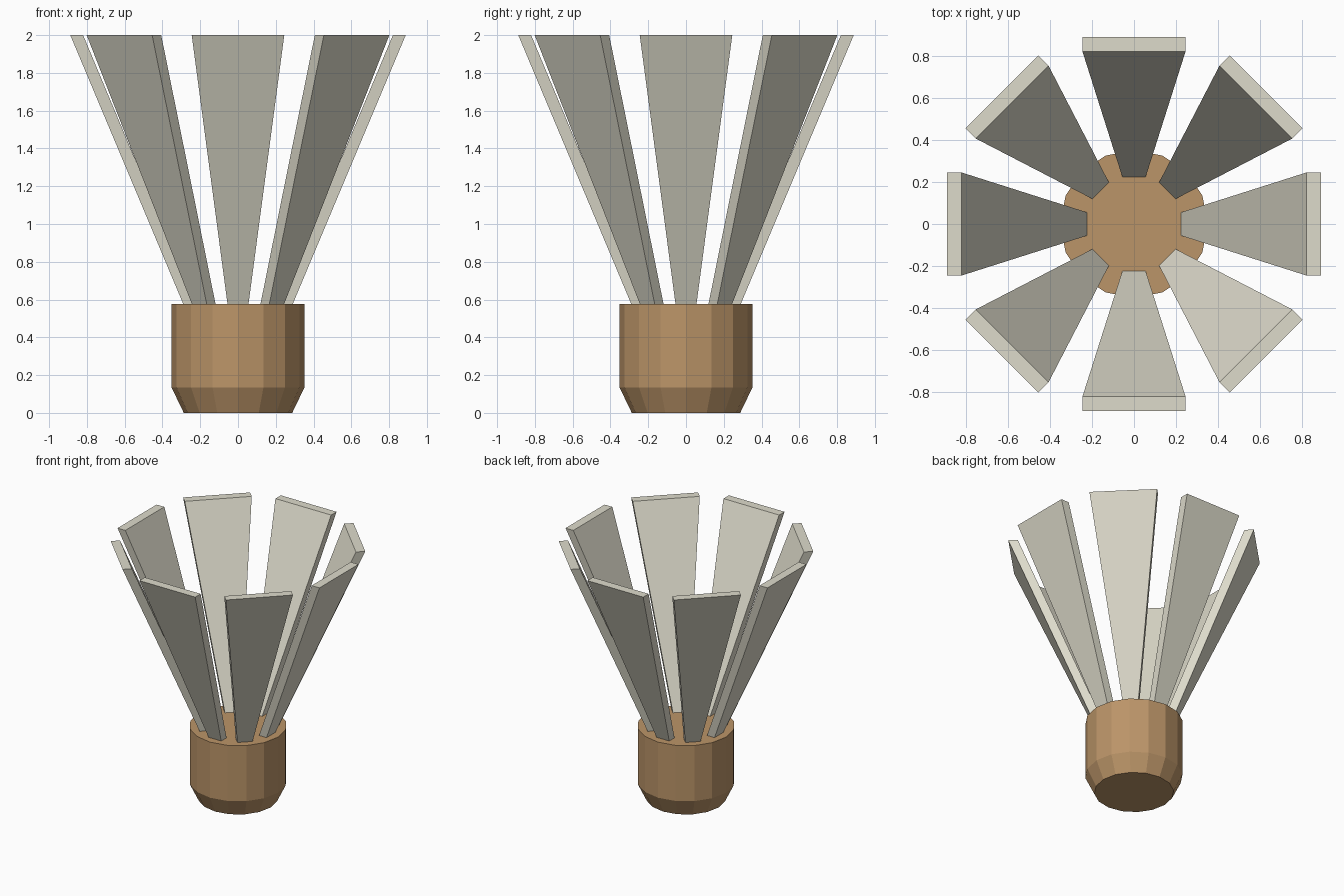
import bpy, bmesh
from math import sin, cos, pi
from mathutils import Matrix, Vector

if "Cube" in bpy.data.objects:
    bpy.data.objects.remove(bpy.data.objects["Cube"])


def material(name, color):
    m = bpy.data.materials.new(name)
    m.diffuse_color = (*color, 1)
    m.use_nodes = True
    m.node_tree.nodes["Principled BSDF"].inputs["Base Color"].default_value = m.diffuse_color
    return m


def make_object(name, bm, mat):
    bmesh.ops.recalc_face_normals(bm, faces=bm.faces)
    me = bpy.data.meshes.new(name)
    bm.to_mesh(me)
    bm.free()
    me.materials.append(mat)
    ob = bpy.data.objects.new(name, me)
    bpy.context.collection.objects.link(ob)
    return ob


def loft(bm, rings):
    """Join equal-sized rings of points into a closed solid."""
    rows = [[bm.verts.new(p) for p in ring] for ring in rings]
    n = len(rows[0])
    for a, b in zip(rows, rows[1:]):
        for i in range(n):
            j = (i + 1) % n
            bm.faces.new((a[i], a[j], b[j], b[i]))
    bm.faces.new(rows[0][::-1])
    bm.faces.new(rows[-1])


cork_mat = material("cork", (0.50, 0.30, 0.14))
vane_mat = material("vane", (0.73, 0.71, 0.60))

# Sixteen-sided base with chamfered bottom
SIDES = 16
bm = bmesh.new()
loft(bm, [[(r * cos(2 * pi * i / SIDES), r * sin(2 * pi * i / SIDES), z)
           for i in range(SIDES)]
          for r, z in ((0.287, 0), (0.352, 0.135), (0.352, 0.577))])
make_object("base", bm, cork_mat)

# Eight flared vanes: (inner radius, outer radius, half width, height)
VANE = ((0.222, 0.288, 0.055, 0.572), (0.82, 0.888, 0.245, 2.0))
for k in range(8):
    turn = Matrix.Rotation(k * pi / 4, 4, 'Z')
    bm = bmesh.new()
    loft(bm, [[turn @ Vector(p) for p in
               ((ri, -w, z), (ro, -w, z), (ro, w, z), (ri, w, z))]
              for ri, ro, w, z in VANE])
    make_object(f"vane_{k + 1}", bm, vane_mat)
